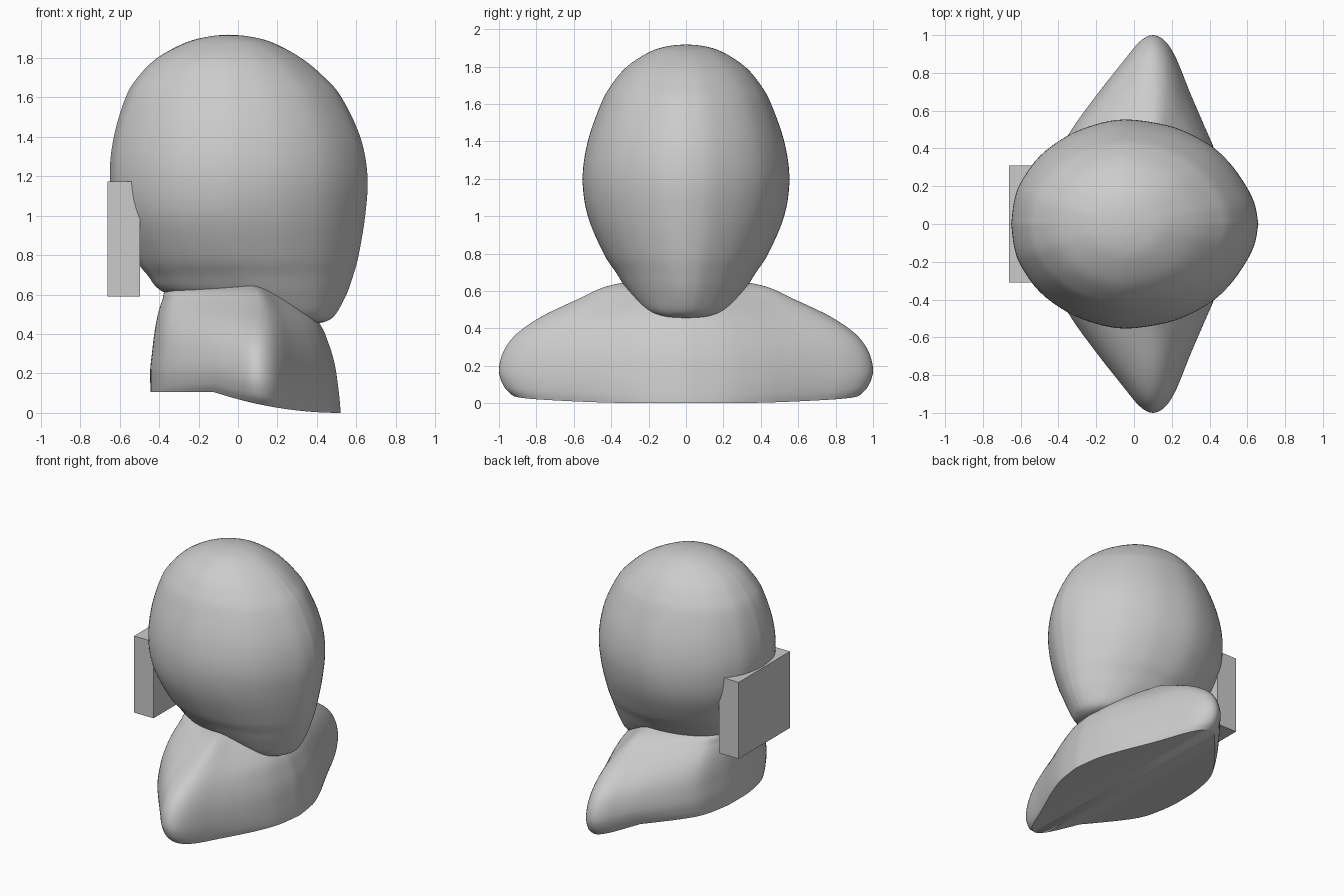
import bpy, bmesh

if "Cube" in bpy.data.objects:
    bpy.data.objects.remove(bpy.data.objects["Cube"], do_unlink=True)

grey = bpy.data.materials.new("plain grey")
grey.use_nodes = True
grey.diffuse_color = (0.6, 0.6, 0.6, 1)
grey.node_tree.nodes["Principled BSDF"].inputs["Base Color"].default_value = (0.6, 0.6, 0.6, 1)


def spline(rows, steps):
    """Resample rows of numbers along a curve that passes through each row."""
    out = []
    for i in range(len(rows) - 1):
        a, b, c, d = rows[max(i - 1, 0)], rows[i], rows[i + 1], rows[min(i + 2, len(rows) - 1)]
        for s in range(steps):
            t = s / steps
            out.append([0.5 * (2 * q + (r - p) * t + (2 * p - 5 * q + 4 * r - w) * t * t
                               + (3 * q - p - 3 * r + w) * t ** 3)
                        for p, q, r, w in zip(a, b, c, d)])
    return out + [list(rows[-1])]


def finish(bm, name, smooth):
    bmesh.ops.remove_doubles(bm, verts=bm.verts, dist=0.0005)
    bmesh.ops.recalc_face_normals(bm, faces=bm.faces)
    mesh = bpy.data.meshes.new(name)
    bm.to_mesh(mesh)
    bm.free()
    mesh.materials.append(grey)
    obj = bpy.data.objects.new(name, mesh)
    bpy.context.collection.objects.link(obj)
    if smooth:
        bpy.ops.object.select_all(action='DESELECT')
        obj.select_set(True)
        bpy.context.view_layer.objects.active = obj
        bpy.ops.object.shade_smooth_by_angle(angle=0.75)
    return obj


def loft(name, outline, middle, rows, lift=lambda x, z: z):
    """Stack a mirrored outline; each row is height, back, centre, front, half width."""
    half = spline(outline, 4)
    back, front, wide = half[0][0], half[-1][0], max(p[1] for p in half)
    half = [((x - middle) / ((middle - back) if x < middle else (front - middle)), y / wide)
            for x, y in half]
    full = half + [(u, -v) for u, v in half[-2:0:-1]]
    n = len(full)
    bm = bmesh.new()
    rings = []
    for z, x0, c, x1, w in spline(rows, 5):
        ring = []
        for u, v in full:
            x = c + u * ((c - x0) if u < 0 else (x1 - c))
            ring.append(bm.verts.new((x, v * w, lift(x, z))))
        rings.append(ring)
    for a, b in zip(rings, rings[1:]):
        for i in range(n):
            j = (i + 1) % n
            bm.faces.new((a[i], a[j], b[j], b[i]))
    # close both ends with strips across the mirrored sides
    for r in (rings[0], rings[-1]):
        for i in range(len(half) - 1):
            strip = [r[i], r[i + 1], r[(n - i - 1) % n], r[(n - i) % n]]
            bm.faces.new(list(dict.fromkeys(strip)))
    return finish(bm, name, True)


# head: egg-shaped outline, with the chin drooping toward the face
head_outline = [(-.65, 0), (-.635, .12), (-.6, .22), (-.5, .36), (-.35, .47), (-.2, .53), (-.06, .555),
                (.1, .54), (.25, .5), (.4, .42), (.5, .33), (.58, .22), (.635, .11), (.655, 0)]
head_rows = [(.455, .38, .39, .40, .02), (.465, .25, .34, .45, .13), (.5, .05, .24, .495, .22),
             (.6, -.35, .1, .55, .31), (.7, -.46, .03, .585, .375), (.8, -.53, -.02, .612, .44),
             (1.0, -.62, -.06, .645, .525), (1.2, -.65, -.06, .657, .553), (1.4, -.63, -.06, .62, .525),
             (1.6, -.57, -.06, .525, .455), (1.7, -.51, -.06, .44, .40), (1.8, -.41, -.06, .32, .315),
             (1.88, -.26, -.05, .17, .19), (1.91, -.14, -.05, .05, .09), (1.918, -.05, -.05, -.05, 0)]
loft("head", head_outline, -.06, head_rows)


# bust: pointed shoulders over a base that curves down toward the chest
def base_height(x):
    t = min(max((x + .12) / .64, 0), 1)
    return .105 * (1 - t) ** 2


def raise_base(x, z):
    f = base_height(x)
    return f + z * (.66 - f) / .66


bust_outline = [(-.445, 0), (-.44, .15), (-.4, .36), (-.33, .5), (-.2, .68), (-.05, .87), (.03, .965),
                (.1, 1), (.17, .965), (.23, .87), (.3, .7), (.37, .54), (.43, .4), (.49, .22), (.52, 0)]
bust_rows = [(0, -.445, .1, .52, .93), (.05, -.445, .1, .517, .975), (.14, -.445, .1, .507, 1.0),
             (.25, -.435, .1, .49, .975), (.35, -.425, .1, .46, .905), (.45, -.41, .1, .415, .77),
             (.55, -.385, .1, .32, .575), (.62, -.345, .09, .22, .43), (.66, -.1, .05, .12, .25)]
loft("bust", bust_outline, .1, bust_rows, raise_base)

# square block set into the back of the head
bm = bmesh.new()
bmesh.ops.create_cube(bm, size=1)
bmesh.ops.scale(bm, vec=(.165, .62, .585), verts=bm.verts)
bmesh.ops.translate(bm, vec=(-.58, 0, .882), verts=bm.verts)
finish(bm, "back_block", False)
